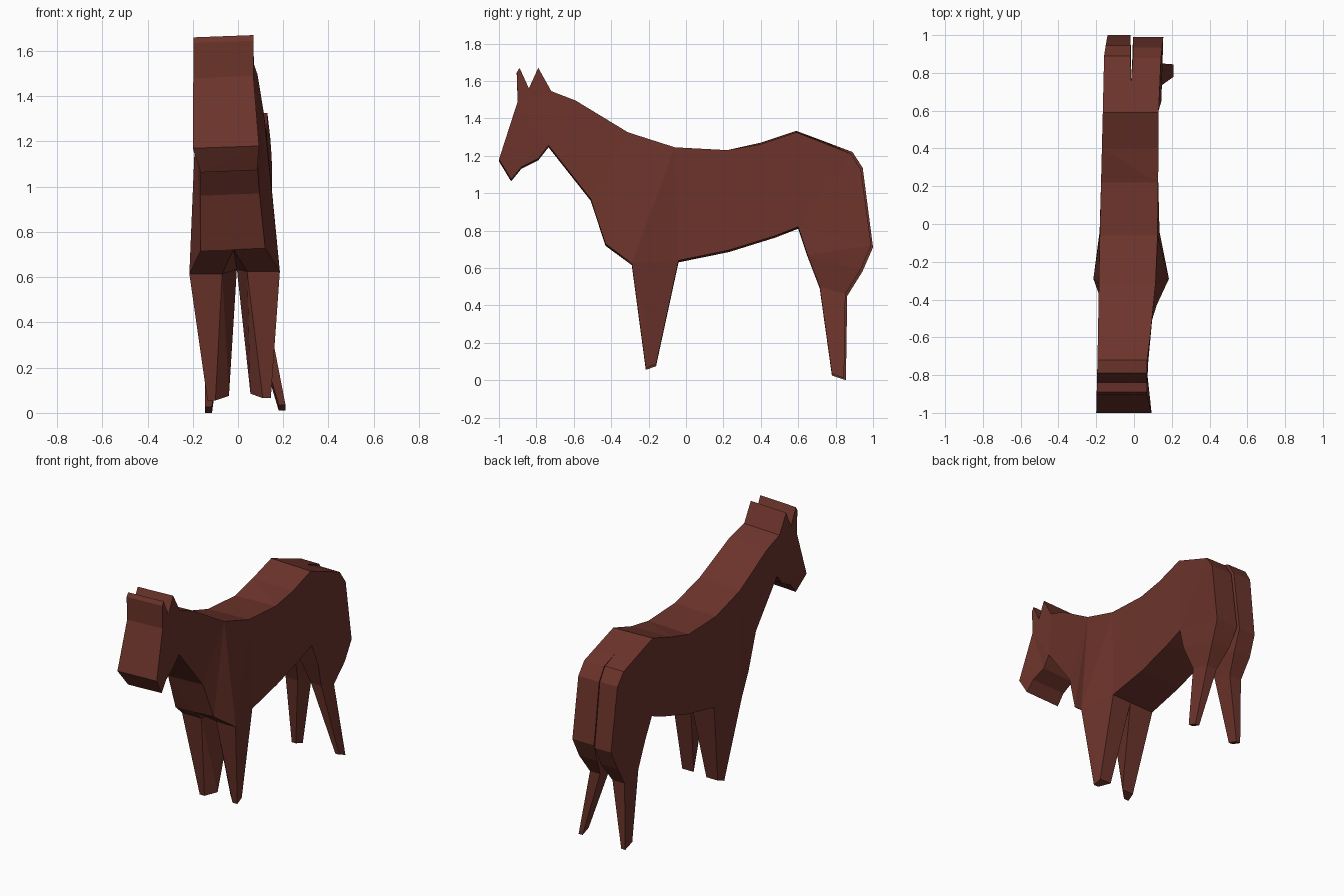
import bpy, bmesh

if "Cube" in bpy.data.objects:
    bpy.data.objects.remove(bpy.data.objects["Cube"])

L, R = 0, 1

# Side outline (y, z): head, back, rump, belly, chest, throat
OUT = [(-1, 1.17), (-.9, 1.48), (-.905, 1.635), (-.89, 1.66), (-.84, 1.55), (-.79, 1.66),
       (-.72, 1.535), (-.59, 1.485), (-.31, 1.315), (-.06, 1.235), (.22, 1.22), (.4, 1.27),
       (.59, 1.333), (.89, 1.22), (.945, 1.135), (1.0, .71), (.6, .81), (.48, .763),
       (.23, .685), (-.04, .63), (-.29, .615), (-.43, .718), (-.51, .96), (-.735, 1.245),
       (-.79, 1.175), (-.88, 1.13), (-.935, 1.063)]

# Half widths along y for the left and right flank
WIDTH = [[(-1, -.2), (-.7, -.193), (0, -.18), (.6, -.165), (.9, -.158), (1, -.14)],
         [(-1, .093), (-.9, .068), (-.7, .07), (-.5, .1), (-.3, .115), (0, .127),
          (.6, .13), (.89, .143), (1, .155)]]
SPECIAL = {19: (-.182, .135), 20: (-.215, .185), 21: (-.165, .12), 22: (-.165, .095),
           23: (-.165, .075), 24: (-.165, .07), 25: (-.165, .08), 26: (-.165, .085)}


def flank_x(y, side):
    t = WIDTH[side]
    for (a, xa), (b, xb) in zip(t, t[1:]):
        if y <= b:
            return xa + (xb - xa) * (y - a) / (b - a)
    return t[-1][1]


def skew(y, z, side):
    # The right flank sits slightly off the left one
    if side == R:
        z += -.008 if (y > .3 and z > 1) else .01
        y -= .01 if y > .8 else 0
    return y, z


def pt(i, side, x=None):
    y, z = skew(*OUT[i], side)
    if x is None:
        x = SPECIAL[i][side] if i in SPECIAL else flank_x(OUT[i][0], side)
    return (x, y, z)


mat = bpy.data.materials.new("brown_coat")
mat.diffuse_color = (.15, .034, .024, 1)
mat.use_nodes = True
mat.node_tree.nodes["Principled BSDF"].inputs["Base Color"].default_value = mat.diffuse_color


def build(name, faces):
    bm = bmesh.new()
    for f in faces:
        bm.faces.new([bm.verts.new(p) for p in f])
    bmesh.ops.remove_doubles(bm, verts=bm.verts, dist=.0005)
    bmesh.ops.recalc_face_normals(bm, faces=bm.faces)
    bmesh.ops.triangulate(bm, faces=[f for f in bm.faces if len(f.verts) > 3])
    me = bpy.data.meshes.new(name)
    bm.to_mesh(me)
    bm.free()
    me.materials.append(mat)
    ob = bpy.data.objects.new(name, me)
    bpy.context.collection.objects.link(ob)


# Shared centre points: chest arch, leg forks, crack start on the rump
chest = (-.02, -.43, .722)
fork_front = (-.005, -.04, .635)
fork_hind = (-.012, .6, .813)
crack = (-.016, .74, 1.274)
CRACK_X = (-.018, -.006)
INNER_FRONT = (-.07, .04)

# Body: flank faces, then rim strips between the flanks
faces = []
for s in (L, R):
    for ids in ([0, 1, 2, 3, 4, 5, 6, 23, 24, 25, 26], [6, 7, 8, 21, 22, 23], [8, 20, 21],
                [8, 9, 19, 20], [9, 10, 11, 12, 16, 17, 18, 19], [12, 13, 14, 15, 16]):
        faces.append([pt(i, s) for i in ids])
    # buttocks either side of the crack, and the crack wall
    cx = CRACK_X[s]
    for i in (13, 14):
        faces.append([pt(i, s), pt(i + 1, s), pt(i + 1, s, cx), pt(i, s, cx)])
    faces.append([crack] + [pt(i, s, cx) for i in (13, 14, 15)] + [fork_hind])
    # chest underside and arch between the front legs
    inner = pt(20, s, INNER_FRONT[s])
    faces.append([pt(21, s), pt(20, s), inner, chest])
    faces.append([chest, inner, fork_front])

MIDDLE = {16: [fork_hind], 18: [fork_front], 21: [chest]}
for i in range(27):
    j = (i + 1) % 27
    if i in (12, 13, 14, 15, 19, 20):
        continue
    quad = [pt(i, L), pt(j, L), pt(j, R), pt(i, R)]
    if i == 18:
        quad[2:2] = MIDDLE[i]
    elif i in MIDDLE:
        quad += []
        quad = quad + MIDDLE[i]
    faces.append(quad)
faces.append([pt(12, L), pt(12, R), pt(13, R), pt(13, R, CRACK_X[R]), crack,
              pt(13, L, CRACK_X[L]), pt(13, L)])
build("horse_body", faces)


def leg(name, rings):
    faces = [[a[k], a[(k + 1) % 4], b[(k + 1) % 4], b[k]]
             for a, b in zip(rings, rings[1:]) for k in range(4)]
    build(name, faces + [rings[-1]])


def ring(side, back, front, bo, bi, fi, fo):
    # back and front are (y, z); the rest are outer/inner x values
    b, f = skew(*back, side), skew(*front, side)
    return [(bo, *b), (bi, *b), (fi, *f), (fo, *f)]


# Front legs: (back outer, back inner, front inner, front outer) x at the hoof
for s, tag, foot in ((L, "left", (-.125, -.04, -.1, -.135)), (R, "right", (.14, .055, .11, .145))):
    top = [pt(19, s), fork_front, pt(20, s, INNER_FRONT[s]), pt(20, s)]
    leg("front_leg_" + tag, [top, ring(s, (-.16, .075), (-.215, .055), *foot)])

# Hind legs: thigh, hock and hoof (outer x, inner x)
for s, tag, secs in ((L, "left", ((-.15, -.025), (-.145, -.055), (-.145, -.115))),
                     (R, "right", ((.145, .01), (.12, .045), (.21, .18)))):
    rings = [[pt(15, s), pt(15, s, CRACK_X[s]), fork_hind, pt(16, s)]]
    for (o, n), back, front in zip(secs, ((.943, .58), (.862, .45), (.855, 0)),
                                   ((.65, .66), (.715, .49), (.78, .025))):
        rings.append(ring(s, back, front, o, n, n, o))
    leg("hind_leg_" + tag, rings)
